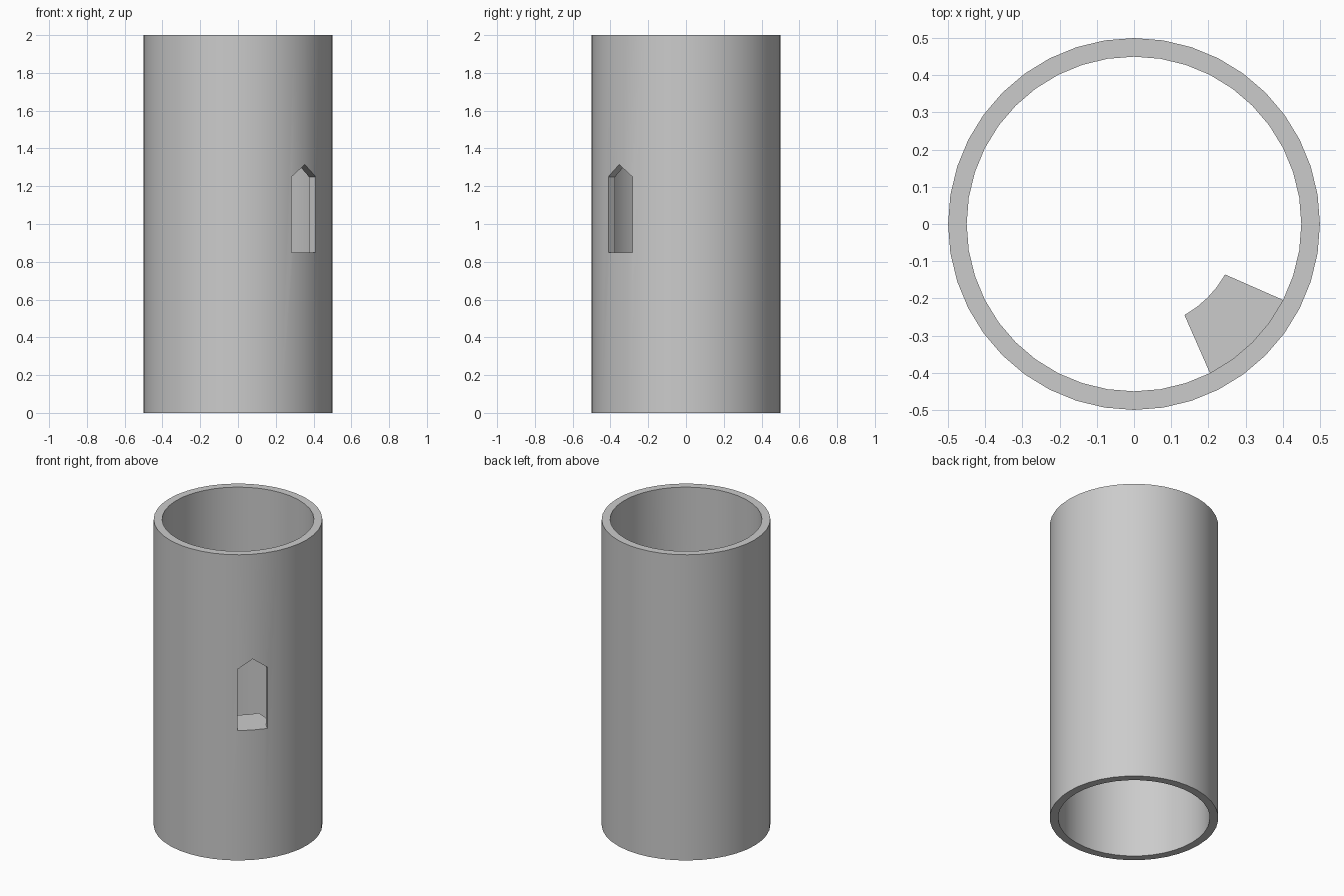
import bpy, bmesh
from math import sin, cos, radians, pi, sqrt

if "Cube" in bpy.data.objects:
    bpy.data.objects.remove(bpy.data.objects["Cube"])

SEG = 40
Z_SILL = 0.85


def new_object(name, bm):
    bmesh.ops.recalc_face_normals(bm, faces=bm.faces)
    me = bpy.data.meshes.new(name)
    bm.to_mesh(me)
    bm.free()
    ob = bpy.data.objects.new(name, me)
    bpy.context.collection.objects.link(ob)
    return ob


def prism(name, base, offset):
    """Closed solid from a base outline pushed along an offset."""
    bm = bmesh.new()
    f = bm.faces.new([bm.verts.new(p) for p in base])
    ext = bmesh.ops.extrude_face_region(bm, geom=[f], use_keep_orig=True)
    verts = [v for v in ext["geom"] if isinstance(v, bmesh.types.BMVert)]
    bmesh.ops.translate(bm, verts=verts, vec=offset)
    return new_object(name, bm)


# Hollow tower wall, spun from its rectangular section
bm = bmesh.new()
section = [(0.45, 0), (0.5, 0), (0.5, 2), (0.45, 2)]
rings = [[bm.verts.new((r * cos(2 * pi * i / SEG), r * sin(2 * pi * i / SEG), z))
          for r, z in section] for i in range(SEG)]
for i in range(SEG):
    a, b = rings[i], rings[(i + 1) % SEG]
    for j in range(4):
        k = (j + 1) % 4
        bm.faces.new((a[j], b[j], b[k], a[k]))
wall = new_object("tower_wall", bm)

# Pointed window cut through the wall, facing front right
d = 1 / sqrt(2)
outline = [(-0.09, Z_SILL), (0.09, Z_SILL), (0.09, 1.25), (0, 1.315), (-0.09, 1.25)]
cutter = prism("window_cutter",
               [(d * (0.38 + u), d * (-0.38 + u), z) for u, z in outline],
               (d * 0.25, -d * 0.25, 0))
cutter.hide_render = True
cutter.hide_viewport = True
mod = wall.modifiers.new("window", 'BOOLEAN')
mod.operation = 'DIFFERENCE'
mod.solver = 'EXACT'
mod.object = cutter

# Apply the cut, then smooth the round walls only
dg = bpy.context.evaluated_depsgraph_get()
wall.data = bpy.data.meshes.new_from_object(wall.evaluated_get(dg))
wall.modifiers.clear()
bpy.data.objects.remove(cutter)
bpy.context.view_layer.objects.active = wall
wall.select_set(True)
bpy.ops.object.shade_smooth_by_angle(angle=radians(30))

# Ledge inside the tower, level with the window sill
outer = [(0.45, a) for a in (-63, -54, -45, -36, -27)]
inner = [(0.28, a) for a in (-29, -37, -45, -53, -66 + 5)]
ledge = prism("window_ledge",
              [(r * cos(radians(a)), r * sin(radians(a)), Z_SILL) for r, a in outer + inner],
              (0, 0, -0.05))
